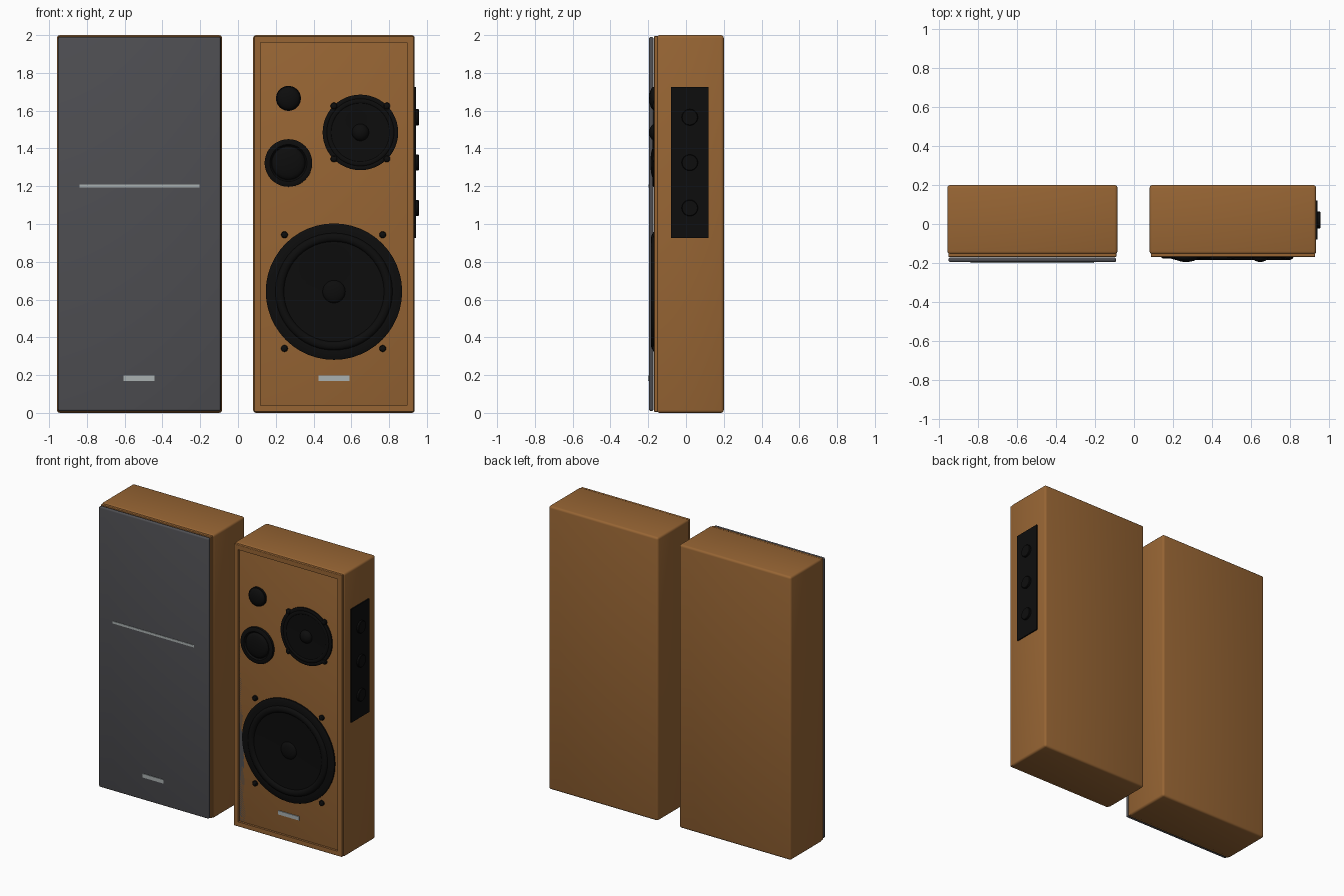
import bpy, bmesh
from math import pi, cos, sin, radians
from mathutils import Vector, Matrix

cube = bpy.data.objects.get("Cube")
if cube:
    bpy.data.objects.remove(cube, do_unlink=True)


def material(name, r, g, b):
    m = bpy.data.materials.new(name)
    m.diffuse_color = (r, g, b, 1)
    m.use_nodes = True
    m.node_tree.nodes["Principled BSDF"].inputs["Base Color"].default_value = (r, g, b, 1)
    return m


WOOD = material("walnut wood", 0.31, 0.13, 0.034)
GREY = material("charcoal cloth", 0.076, 0.076, 0.084)
BLACK = material("black rubber", 0.004, 0.004, 0.004)
SILVER = material("silver trim", 0.40, 0.44, 0.44)


def finish(name, bm, *mats, smooth=False):
    bmesh.ops.recalc_face_normals(bm, faces=bm.faces)
    mesh = bpy.data.meshes.new(name)
    bm.to_mesh(mesh)
    bm.free()
    for m in mats:
        mesh.materials.append(m)
    ob = bpy.data.objects.new(name, mesh)
    bpy.context.collection.objects.link(ob)
    if smooth:
        bpy.ops.object.select_all(action='DESELECT')
        ob.select_set(True)
        bpy.context.view_layer.objects.active = ob
        bpy.ops.object.shade_smooth_by_angle(angle=radians(35))
    return ob


def box_mesh(lo, hi, bevel=0):
    lo, hi = Vector(lo), Vector(hi)
    bm = bmesh.new()
    size = hi - lo
    bmesh.ops.create_cube(bm, size=1, matrix=Matrix.Translation((lo + hi) / 2) @ Matrix.Diagonal((*size, 1)))
    if bevel:
        bmesh.ops.bevel(bm, geom=bm.edges[:], offset=bevel, segments=3, profile=0.5, affect='EDGES')
    return bm


def box(name, lo, hi, mat, bevel=0):
    return finish(name, box_mesh(lo, hi, bevel), mat, smooth=bevel > 0)


def lathe(name, centre, profile, mat, axis=(0, -1, 0), sides=48):
    """Revolve (radius, height) points about an axis; ends on the axis share a point."""
    bm = bmesh.new()
    rings = []
    for r, h in profile:
        if r == 0:
            rings.append([bm.verts.new((0, 0, h))] * sides)
        else:
            rings.append([bm.verts.new((r * cos(2 * pi * i / sides), r * sin(2 * pi * i / sides), h))
                          for i in range(sides)])
    for a, b in zip(rings, rings[1:]):
        for i in range(sides):
            j = (i + 1) % sides
            bm.faces.new(list(dict.fromkeys((a[i], a[j], b[j], b[i]))))
    turn = Vector((0, 0, 1)).rotation_difference(Vector(axis)).to_matrix().to_4x4()
    bm.transform(Matrix.Translation(centre) @ turn)
    return finish(name, bm, mat, smooth=True)


def dome(radius, base, height, steps=5):
    """Profile of a shallow dome ending on the axis."""
    return [(radius * cos(pi / 2 * i / steps) if i < steps else 0,
             base + height * sin(pi / 2 * i / steps)) for i in range(steps + 1)]


def roll(outer, inner, base, height, steps=6):
    """Half-round surround between two radii."""
    mid, half = (outer + inner) / 2, (outer - inner) / 2
    return [(mid + half * cos(pi * i / steps), base + height * sin(pi * i / steps)) for i in range(steps + 1)]


BAFFLE = -0.155


def cabinet(side, x0, x1):
    box(side + "_cabinet", (x0, -0.155, 0), (x1, 0.2, 2), WOOD, 0.015)
    # front frame with a recessed grey baffle
    bm = box_mesh((x0 + 0.006, -0.17, 0.006), (x1 - 0.006, -0.145, 1.994), 0.004)
    bm.normal_update()
    front = max((f for f in bm.faces if f.normal.y < -0.9), key=lambda f: f.calc_area())
    bmesh.ops.inset_region(bm, faces=[front], thickness=0.042)
    step = bmesh.ops.extrude_discrete_faces(bm, faces=[front])["faces"][0]
    bmesh.ops.translate(bm, verts=step.verts[:], vec=(0, -0.17 * -1 + BAFFLE, 0))
    step.material_index = 1
    finish(side + "_front_frame", bm, WOOD, GREY)


cabinet("right", -0.958, -0.085)
cabinet("left", 0.08, 0.935)

# Covered speaker: grille with trim
box("grille", (-0.952, -0.196, 0.01), (-0.092, -0.172, 1.99), GREY, 0.01)
box("grille_trim_line", (-0.84, -0.199, 1.194), (-0.205, -0.192, 1.21), SILVER)
box("grille_badge", (-0.606, -0.2, 0.17), (-0.443, -0.192, 0.197), SILVER)

# Open speaker: drivers
box("baffle_badge", (0.427, -0.161, 0.17), (0.59, -0.154, 0.197), SILVER)


def driver(name, x, z, profile):
    lathe(name, (x, BAFFLE, z), profile, BLACK)


driver("woofer", 0.508, 0.642,
       [(0.361, 0), (0.361, 0.01), (0.355, 0.014), (0.315, 0.014)]
       + roll(0.31, 0.265, 0.014, 0.016) + [(0.255, 0.014), (0.06, 0.004)] + dome(0.06, 0.004, 0.02))
driver("midrange", 0.648, 1.485,
       [(0.2, 0), (0.2, 0.01), (0.195, 0.013), (0.18, 0.013)]
       + roll(0.178, 0.155, 0.012, 0.004) + [(0.15, 0.012), (0.045, 0.008)] + dome(0.045, 0.008, 0.032))
driver("dome_midrange", 0.267, 1.323,
       [(0.126, 0), (0.126, 0.018), (0.12, 0.022), (0.098, 0.022), (0.09, 0.012)] + dome(0.088, 0.012, 0.022))
driver("tweeter", 0.267, 1.665,
       [(0.066, 0), (0.066, 0.014)] + dome(0.062, 0.014, 0.026))

# Mounting screws around the two large drivers
for label, x, z, dx, dz in (("woofer", 0.506, 0.642, 0.26, 0.301), ("midrange", 0.648, 1.485, 0.14, 0.14)):
    for sx in (-1, 1):
        for sz in (-1, 1):
            lathe(label + "_screw", (x + sx * dx, BAFFLE, z + sz * dz),
                  [(0.018, 0), (0.018, 0.012)] + dome(0.016, 0.014, 0.008, 3), BLACK, sides=16)

# Side control panel with three knobs
box("control_panel", (0.93, -0.08, 0.925), (0.943, 0.12, 1.725), BLACK)
for z in (1.085, 1.325, 1.565):
    lathe("control_knob", (0.94, 0.02, z), [(0.043, 0), (0.043, 0.014), (0.04, 0.017), (0, 0.017)],
          BLACK, axis=(1, 0, 0), sides=32)
